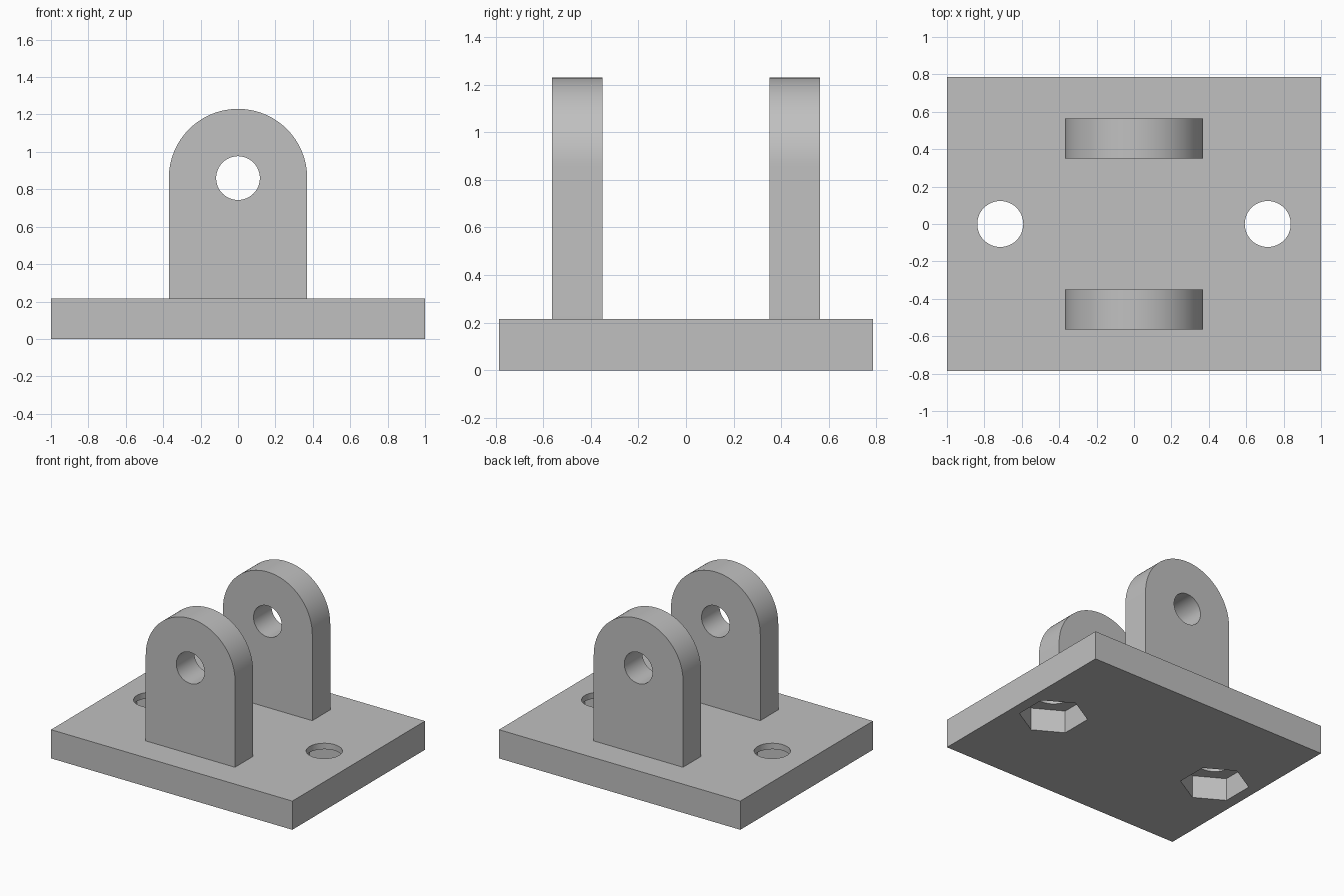
import bpy
import bmesh
from math import cos, sin, pi

cube = bpy.data.objects.get("Cube")
if cube:
    bpy.data.objects.remove(cube, do_unlink=True)

PLATE_W, PLATE_D, PLATE_H = 2.0, 1.57, 0.215
LUG_R, LUG_T, LUG_Y = 0.37, 0.213, 0.457
PIN_Z, PIN_R = 0.86, 0.117
BOLT_X, BOLT_R = 0.715, 0.123
NUT_R, NUT_DEPTH = 0.235, 0.17

grey = bpy.data.materials.new("plain grey")
grey.use_nodes = True
colour = (0.53, 0.53, 0.53, 1)
grey.diffuse_color = colour
grey.node_tree.nodes["Principled BSDF"].inputs["Base Color"].default_value = colour


def prism(name, outline, direction):
    """Solid made by extruding a closed outline of 3D points."""
    bm = bmesh.new()
    face = bm.faces.new([bm.verts.new(p) for p in outline])
    extruded = bmesh.ops.extrude_face_region(bm, geom=[face])["geom"]
    moved = [v for v in extruded if isinstance(v, bmesh.types.BMVert)]
    bmesh.ops.translate(bm, vec=direction, verts=moved)
    bmesh.ops.recalc_face_normals(bm, faces=bm.faces)
    mesh = bpy.data.meshes.new(name)
    bm.to_mesh(mesh)
    bm.free()
    mesh.materials.append(grey)
    obj = bpy.data.objects.new(name, mesh)
    bpy.context.collection.objects.link(obj)
    return obj


def ring(radius, sides, start=0.0, sweep=2 * pi, closed=True):
    steps = sides if closed else sides + 1
    return [(radius * cos(start + sweep * i / sides),
             radius * sin(start + sweep * i / sides)) for i in range(steps)]


def cut(obj, cutters):
    """Subtract each cutter from the part, then discard the cutters."""
    bpy.ops.object.select_all(action="DESELECT")
    obj.select_set(True)
    bpy.context.view_layer.objects.active = obj
    for cutter in cutters:
        cutter.hide_render = True
        mod = obj.modifiers.new("cut", "BOOLEAN")
        mod.operation = "DIFFERENCE"
        mod.solver = "EXACT"
        mod.object = cutter
        bpy.ops.object.modifier_apply(modifier=mod.name)
        bpy.data.objects.remove(cutter, do_unlink=True)
    bpy.ops.object.shade_smooth_by_angle(angle=pi / 6)


# Base plate with two bolt holes and hexagonal nut pockets underneath
w, d = PLATE_W / 2, PLATE_D / 2
plate = prism("base_plate", [(-w, -d, 0), (w, -d, 0), (w, d, 0), (-w, d, 0)],
              (0, 0, PLATE_H))
cutters = []
for side in (-1, 1):
    x0 = side * BOLT_X
    cutters.append(prism("nut_cutter", [(x0 + x, y, -0.1) for x, y in ring(NUT_R, 6, pi / 2)],
                         (0, 0, NUT_DEPTH + 0.1)))
    cutters.append(prism("bolt_cutter", [(x0 + x, y, -0.2) for x, y in ring(BOLT_R, 48)],
                         (0, 0, 1)))
cut(plate, cutters)

# Two upright round-topped lugs with a pin hole
for name, y0 in (("front_lug", -LUG_Y), ("back_lug", LUG_Y)):
    near = y0 - LUG_T / 2
    outline = [(x, near, PIN_Z + z) for x, z in ring(LUG_R, 48, 0, pi, False)]
    outline += [(-LUG_R, near, PLATE_H), (LUG_R, near, PLATE_H)]
    lug = prism(name, outline, (0, LUG_T, 0))
    pin = prism("pin_cutter", [(x, near - 0.1, PIN_Z + z) for x, z in ring(PIN_R, 48)],
                (0, LUG_T + 0.2, 0))
    cut(lug, [pin])
